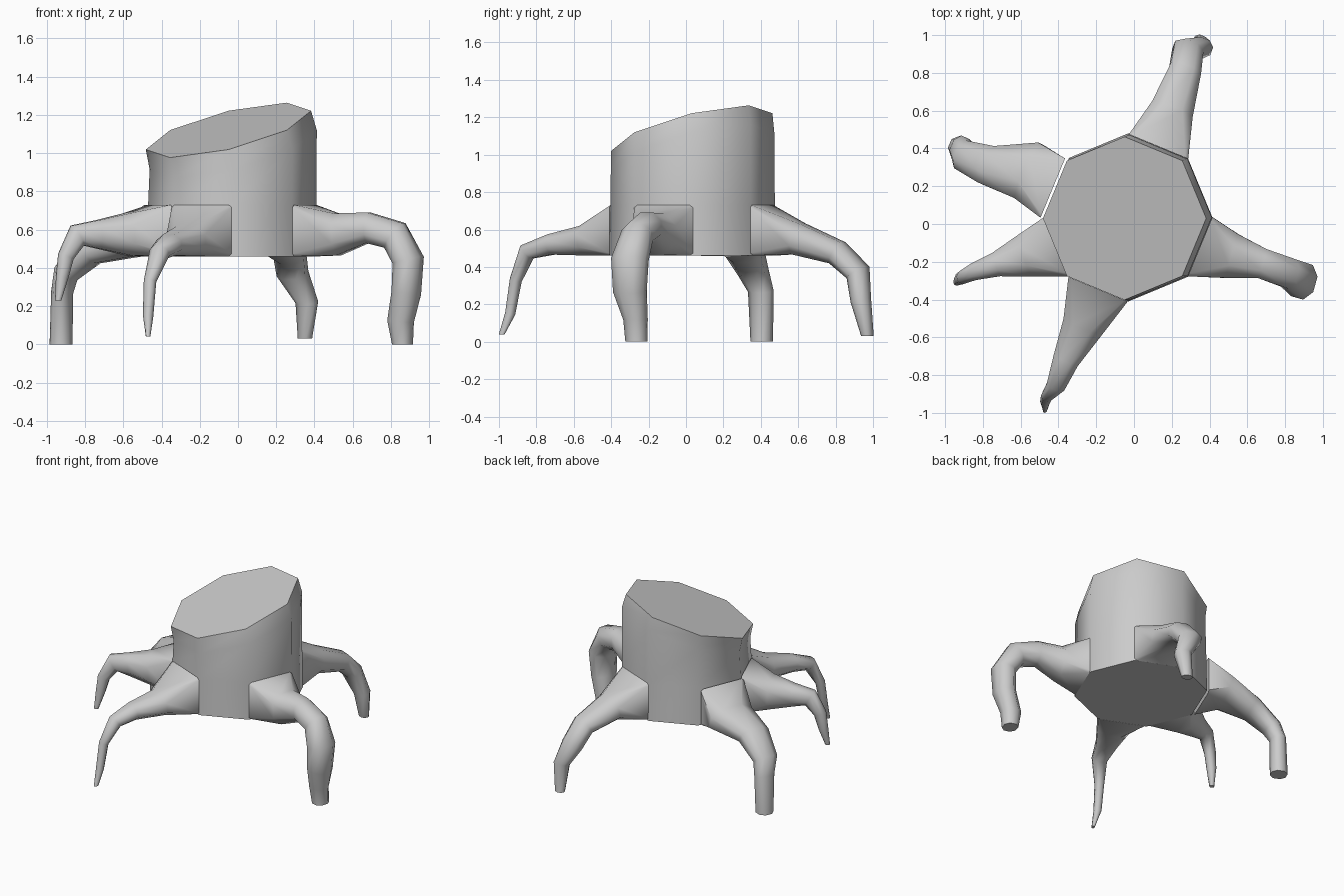
import bpy, bmesh, math
from mathutils import Vector

if "Cube" in bpy.data.objects:
    bpy.data.objects.remove(bpy.data.objects["Cube"])


def loft(name, rings, angle):
    """Skin a list of equal-length vertex rings and cap both ends."""
    bm = bmesh.new()
    vs = [[bm.verts.new(p) for p in r] for r in rings]
    n = len(rings[0])
    for a, b in zip(vs, vs[1:]):
        for i in range(n):
            j = (i + 1) % n
            bm.faces.new((a[i], a[j], b[j], b[i]))
    bm.faces.new(vs[0][::-1])
    bm.faces.new(vs[-1])
    bmesh.ops.recalc_face_normals(bm, faces=bm.faces)
    me = bpy.data.meshes.new(name)
    bm.to_mesh(me)
    bm.free()
    ob = bpy.data.objects.new(name, me)
    bpy.context.collection.objects.link(ob)
    bpy.ops.object.select_all(action='DESELECT')
    ob.select_set(True)
    bpy.context.view_layer.objects.active = ob
    bpy.ops.object.shade_smooth_by_angle(angle=math.radians(angle))
    return ob


def octagon(cx, cy, r, z, slope=0.0):
    pts = []
    for i in range(8):
        a = i * math.pi / 4
        x, y = cx + r * math.cos(a), cy + r * math.sin(a)
        pts.append(Vector((x, y, z + slope * (x + y))))
    return pts


def root(name, path):
    """Eight-sided tapering root; each path point is x, y, z, width, thickness."""
    pts = [Vector(p[:3]) for p in path]
    run = pts[-1] - pts[0]
    run.z = 0
    # the first section lies flat on the trunk facet it grows from
    a = math.atan2(pts[0].y - 0.035, pts[0].x + 0.03)
    a = (math.floor(a / (math.pi / 4)) + 0.5) * math.pi / 4
    facet = Vector((math.cos(a), math.sin(a), 0))
    rings = []
    for k, (p, spec) in enumerate(zip(pts, path)):
        if k == 0:
            t, c, side = facet, 0.9, Vector((-facet.y, facet.x, 0))
        else:
            q = pts[min(k + 1, len(pts) - 1)]
            t = (p - pts[k - 1]).normalized()
            if k < len(pts) - 1:
                t = t + (q - p).normalized()
            else:
                t = Vector((0, 0, -1))
            c = 0.45
            side = Vector((-run.y, run.x, 0)).normalized()
            t = (t - side * t.dot(side)).normalized()
        up = t.cross(side)
        w, h = spec[3] / 2, spec[4] / 2
        shape = [(1, -c), (1, c), (c, 1), (-c, 1), (-1, c), (-1, -c), (-c, -1), (c, -1)]
        rings.append([p + side * u * w + up * v * h for u, v in shape])
    return loft(name, rings, 60)


# Octagonal trunk with a slanted, softly bevelled cut
loft("trunk", [
    octagon(-0.03, 0.035, 0.445, 0.46),
    octagon(-0.03, 0.035, 0.44, 0.73),
    octagon(-0.025, 0.035, 0.437, 1.015, 0.235),
    octagon(-0.05, 0.03, 0.432, 1.125, 0.235),
], 60)

# Five bent roots used as legs
root("right_root", [
    (.35, -.12, .595, .34, .27), (.52, -.17, .575, .24, .22), (.68, -.21, .61, .16, .16),
    (.82, -.26, .57, .16, .16), (.89, -.30, .44, .19, .15), (.88, -.30, .27, .17, .14),
    (.85, -.27, .12, .12, .13), (.86, -.265, 0, .11, .10)])
root("back_root", [
    (.13, .41, .595, .34, .27), (.20, .60, .55, .23, .17), (.27, .81, .475, .17, .13),
    (.285, .92, .37, .16, .12), (.36, .935, .22, .11, .10), (.35, .97, .03, .07, .06)])
root("back_left_root", [
    (-.43, .19, .595, .34, .27), (-.56, .28, .55, .32, .19), (-.77, .31, .49, .21, .15),
    (-.90, .36, .37, .16, .12), (-.92, .40, .27, .13, .10), (-.925, .405, 0, .11, .11)])
root("front_left_root", [
    (-.41, -.12, .595, .34, .27), (-.58, -.17, .575, .23, .22), (-.73, -.215, .575, .13, .15),
    (-.84, -.25, .57, .09, .12), (-.90, -.28, .46, .07, .08), (-.92, -.29, .35, .06, .06),
    (-.94, -.31, .23, .03, .03)])
root("front_root", [
    (-.19, -.345, .595, .34, .27), (-.27, -.54, .54, .22, .16), (-.36, -.72, .52, .14, .11),
    (-.41, -.85, .48, .10, .09), (-.46, -.91, .33, .06, .06), (-.47, -.94, .15, .05, .05),
    (-.47, -.985, .04, .02, .03)])
